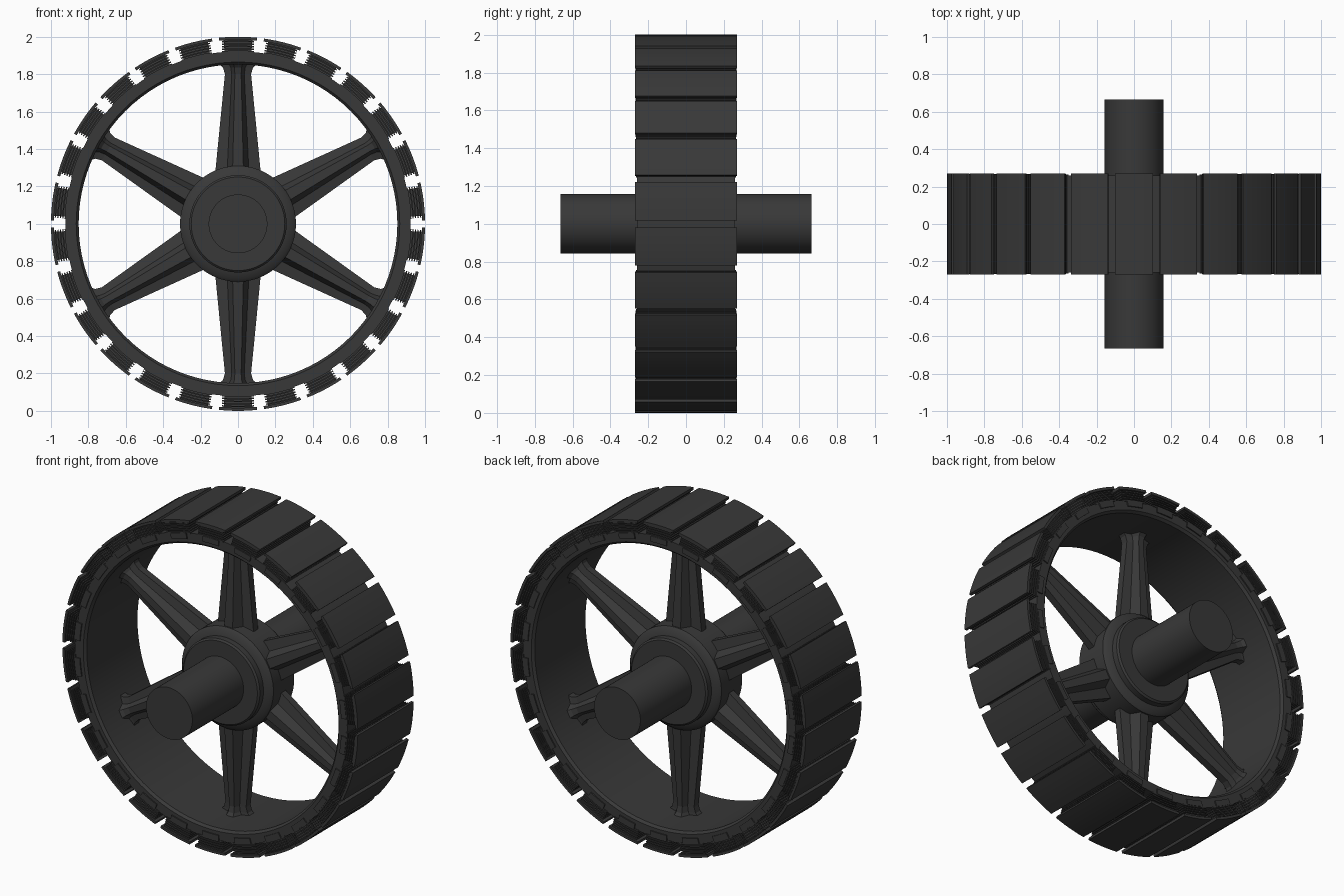
import bpy, bmesh
from math import sin, cos, pi, radians

if "Cube" in bpy.data.objects:
    bpy.data.objects.remove(bpy.data.objects["Cube"])

CENTRE = (0, 0, 1)
PADS, SPOKES = 26, 6

dark = bpy.data.materials.new("dark_metal")
dark.diffuse_color = (0.04, 0.04, 0.04, 1)
dark.use_nodes = True
dark.node_tree.nodes["Principled BSDF"].inputs["Base Color"].default_value = dark.diffuse_color


def mesh_from(bm, name):
    bmesh.ops.recalc_face_normals(bm, faces=bm.faces)
    me = bpy.data.meshes.new(name)
    bm.to_mesh(me)
    bm.free()
    me.materials.append(dark)
    return me


def place(me, name, angle=0.0):
    ob = bpy.data.objects.new(name, me)
    ob.location = CENTRE
    ob.rotation_euler = (0, angle, 0)
    bpy.context.collection.objects.link(ob)
    return ob


def smooth(ob, angle=30):
    bpy.ops.object.select_all(action='DESELECT')
    ob.select_set(True)
    bpy.context.view_layer.objects.active = ob
    bpy.ops.object.shade_smooth_by_angle(angle=radians(angle))


def lathe(name, profile, closed, n=96):
    """Turn (radius, y) points about the y axis."""
    bm = bmesh.new()
    rings = [[bm.verts.new((r * sin(2 * pi * i / n), y, r * cos(2 * pi * i / n)))
              for i in range(n)] for r, y in profile]
    pairs = list(zip(rings, rings[1:])) + ([(rings[-1], rings[0])] if closed else [])
    for a, b in pairs:
        for i in range(n):
            j = (i + 1) % n
            bm.faces.new((a[i], a[j], b[j], b[i]))
    if not closed:
        bm.faces.new(rings[0])
        bm.faces.new(rings[-1])
    ob = place(mesh_from(bm, name), name)
    smooth(ob)


def loft(bm, sections):
    """Join equal-length rings of points and cap both ends."""
    rings = [[bm.verts.new(p) for p in s] for s in sections]
    n = len(rings[0])
    for a, b in zip(rings, rings[1:]):
        for i in range(n):
            j = (i + 1) % n
            bm.faces.new((a[i], a[j], b[j], b[i]))
    bm.faces.new(rings[0])
    bm.faces.new(rings[-1])


def arc_block(bm, r0, r1, half_width, half_y, steps=4):
    """Curved slab at the top of the wheel."""
    h = half_width / r1
    angles = [-h + 2 * h * i / steps for i in range(steps + 1)]
    prof = [(r1 * sin(a), r1 * cos(a)) for a in angles]
    prof += [(r0 * sin(a), r0 * cos(a)) for a in reversed(angles)]
    loft(bm, [[(x, y, z) for x, z in prof] for y in (-half_y, half_y)])


# Axle and stepped hub
lathe("axle", [(0.157, -0.665), (0.157, 0.665)], False)
half_hub = [(0.25, 0.17), (0.26, 0.16), (0.26, 0.125), (0.295, 0.115), (0.31, 0.10)]
lathe("hub", [(r, -y) for r, y in half_hub] + [(r, y) for r, y in reversed(half_hub)], False)

# Rim with bevelled edges
lathe("rim", [(0.865, -0.26), (0.922, -0.26), (0.922, 0.26), (0.865, 0.26),
              (0.852, 0.245), (0.852, -0.245)], True)

# Ribbed tapering spokes with flared feet
bm = bmesh.new()
sections = []
for r, w, d in [(0.27, 0.122, 0.095), (0.80, 0.07, 0.06), (0.835, 0.08, 0.068), (0.862, 0.108, 0.09)]:
    q = [(w, 0.022), (0.48 * w, 0.032), (0.24 * w, d)]
    ring = q + [(-x, y) for x, y in reversed(q)]
    ring += [(-x, -y) for x, y in ring]
    sections.append([(x, y, r) for x, y in ring])
loft(bm, sections)
spoke = mesh_from(bm, "spoke")
for i in range(SPOKES):
    place(spoke, f"spoke_{i + 1}", 2 * pi * i / SPOKES)

# Tread pads: thin outer plate, layered block, base and rim clamp
bm = bmesh.new()
arc_block(bm, 0.984, 1.0, 0.102, 0.27, 6)
arc_block(bm, 0.92, 0.986, 0.077, 0.255)
for k in range(4):
    r = 0.933 + 0.0135 * k
    arc_block(bm, r, r + 0.007, 0.085, 0.264)
arc_block(bm, 0.917, 0.927, 0.085, 0.264)
arc_block(bm, 0.886, 0.92, 0.056, 0.267)
pad = mesh_from(bm, "tread_pad")
for i in range(PADS):
    ob = place(pad, f"tread_pad_{i + 1}", 2 * pi * i / PADS)
smooth(ob)
